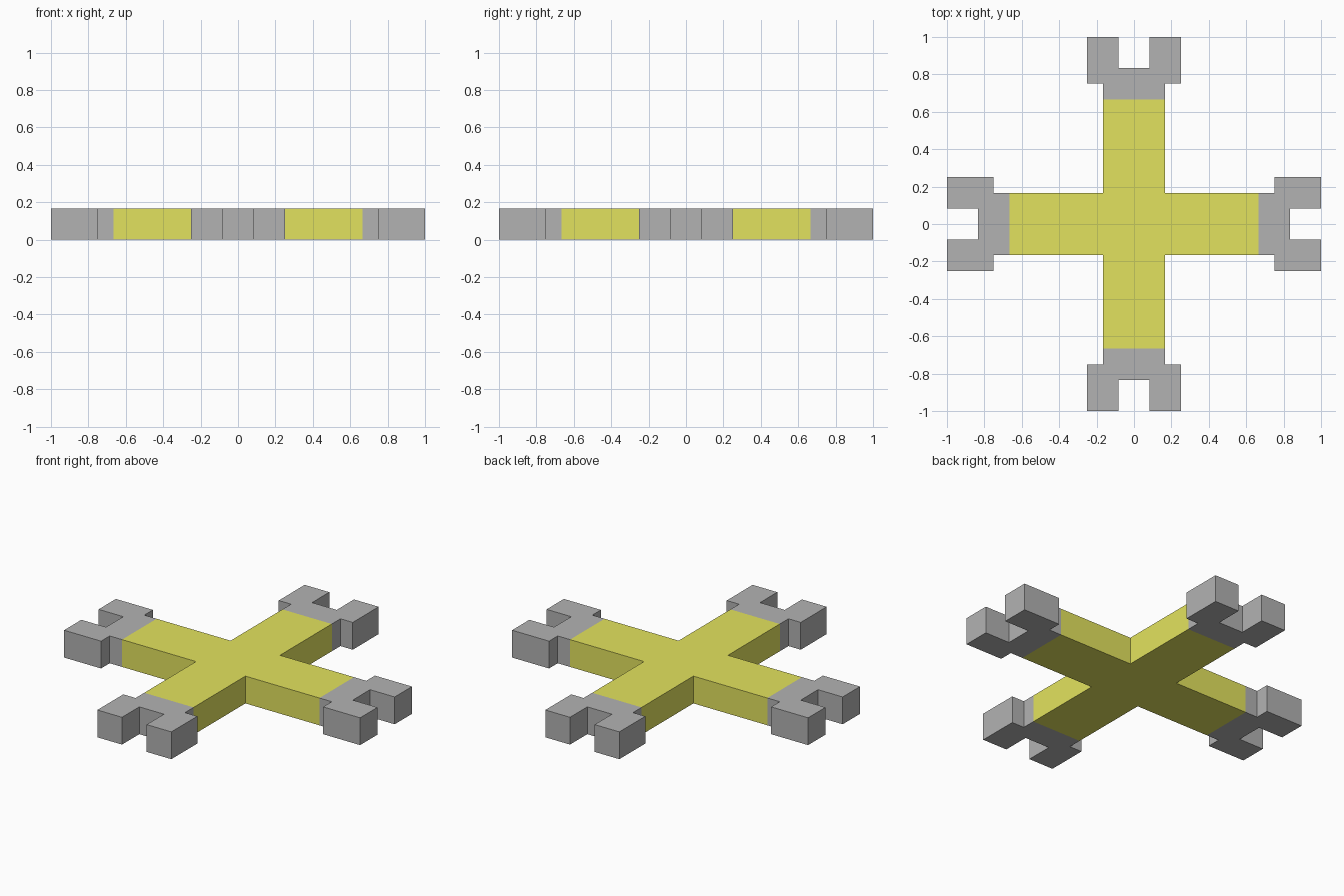
import bpy, bmesh, math
from mathutils import Matrix

if "Cube" in bpy.data.objects:
    bpy.data.objects.remove(bpy.data.objects["Cube"])

U = 1 / 12      # the model sits on a grid of twelfths
H = 2 * U       # overall thickness


def material(name, rgb):
    m = bpy.data.materials.new(name)
    m.diffuse_color = (*rgb, 1)
    m.use_nodes = True
    m.node_tree.nodes["Principled BSDF"].inputs["Base Color"].default_value = m.diffuse_color
    return m


yellow = material("yellow", (0.765, 0.765, 0.112))
grey = material("grey", (0.448, 0.448, 0.448))


def plate(name, outline, mat, angle=0.0):
    """Extrude a flat outline (in twelfths) upward from z = 0."""
    bm = bmesh.new()
    face = bm.faces.new([bm.verts.new((x * U, y * U, 0)) for x, y in outline])
    ext = bmesh.ops.extrude_face_region(bm, geom=[face], use_keep_orig=True)
    top = [v for v in ext["geom"] if isinstance(v, bmesh.types.BMVert)]
    bmesh.ops.translate(bm, verts=top, vec=(0, 0, H))
    bmesh.ops.recalc_face_normals(bm, faces=bm.faces)
    bm.transform(Matrix.Rotation(angle, 4, 'Z'))
    mesh = bpy.data.meshes.new(name)
    bm.to_mesh(mesh)
    bm.free()
    mesh.materials.append(mat)
    obj = bpy.data.objects.new(name, mesh)
    bpy.context.collection.objects.link(obj)
    return obj


# Yellow cross: one quarter of the outline, turned four times
quarter = [(8, -2), (8, 2), (2, 2)]
cross = []
for k in range(4):
    for x, y in quarter:
        for _ in range(k):
            x, y = -y, x
        cross.append((x, y))
plate("cross_body", cross, yellow)

# Grey forked ends: neck, shoulders and two prongs, mirrored about the arm axis
half = [(8, 2), (9, 2), (9, 3), (12, 3), (12, 1), (10, 1)]
fork = half + [(x, -y) for x, y in reversed(half)]
for k, side in enumerate(("right", "back", "left", "front")):
    plate(f"{side}_fork_end", fork, grey, k * math.pi / 2)
